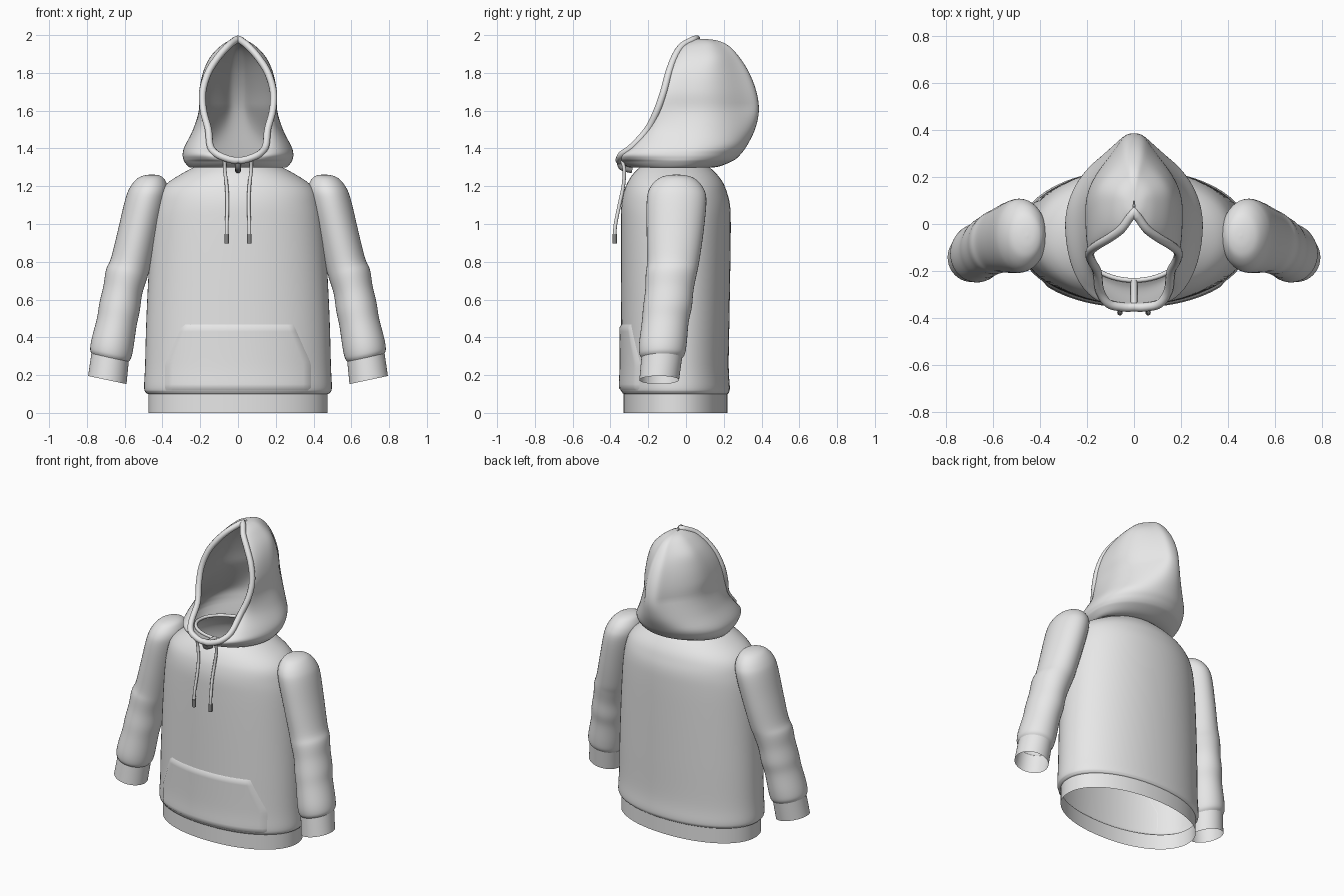
import bpy
import bmesh
import math

if "Cube" in bpy.data.objects:
    bpy.data.objects.remove(bpy.data.objects["Cube"], do_unlink=True)


def material(name, value):
    mat = bpy.data.materials.new(name)
    mat.use_nodes = True
    colour = (value, value, value, 1)
    mat.diffuse_color = colour
    mat.node_tree.nodes["Principled BSDF"].inputs["Base Color"].default_value = colour
    return mat


cloth = material("light grey cloth", 0.8)
lining_grey = material("mid grey lining", 0.45)
tip_grey = material("dark grey tip", 0.25)


def spline(rows, steps=5):
    """Smooth rows of numbers with a Catmull-Rom curve."""
    out = []
    for i in range(len(rows) - 1):
        a, b, c, d = (rows[max(0, min(len(rows) - 1, i + k))] for k in (-1, 0, 1, 2))
        for s in range(steps):
            t = s / steps
            out.append(tuple(
                q + t / 2 * (r - p + t * (2 * p - 5 * q + 4 * r - w + t * (3 * (q - r) + w - p)))
                for p, q, r, w in zip(a, b, c, d)))
    return out + [tuple(rows[-1])]


def loft(name, rings, closed=True, mirror=False, mat=cloth):
    """Skin a list of equally long point rows."""
    bm = bmesh.new()
    grid = [[bm.verts.new(p) for p in ring] for ring in rings]
    count = len(grid[0])
    for low, high in zip(grid, grid[1:]):
        for j in range(count if closed else count - 1):
            k = (j + 1) % count
            bm.faces.new((low[j], low[k], high[k], high[j]))
    bmesh.ops.remove_doubles(bm, verts=bm.verts, dist=0.0003)
    bmesh.ops.recalc_face_normals(bm, faces=bm.faces)
    mesh = bpy.data.meshes.new(name)
    bm.to_mesh(mesh)
    bm.free()
    mesh.materials.append(mat)
    obj = bpy.data.objects.new(name, mesh)
    bpy.context.collection.objects.link(obj)
    bpy.ops.object.select_all(action="DESELECT")
    obj.select_set(True)
    bpy.context.view_layer.objects.active = obj
    bpy.ops.object.shade_smooth_by_angle(angle=math.radians(50))
    if mirror:
        mod = obj.modifiers.new("mirror", "MIRROR")
        mod.merge_threshold = 0.0005
    return obj


def tube(name, points, radius, mat=cloth, cyclic=False):
    """Round cord along a path."""
    curve = bpy.data.curves.new(name, "CURVE")
    curve.dimensions = "3D"
    curve.bevel_depth = radius
    curve.bevel_resolution = 3
    curve.use_fill_caps = True
    line = curve.splines.new("POLY")
    line.points.add(len(points) - 1)
    for point, co in zip(line.points, points):
        point.co = (*co, 1)
    line.use_cyclic_u = cyclic
    curve.materials.append(mat)
    obj = bpy.data.objects.new(name, curve)
    bpy.context.collection.objects.link(obj)
    return obj


# Torso: height, half width, front y, back y
POWER = 2.1
torso_rows = spline([
    (0.1, 0.476, -0.33, 0.22), (0.108, 0.488, -0.338, 0.227), (0.135, 0.497, -0.346, 0.232),
    (0.25, 0.492, -0.342, 0.226), (0.5, 0.485, -0.343, 0.23), (0.8, 0.47, -0.345, 0.235),
    (1.0, 0.455, -0.345, 0.237), (1.1, 0.438, -0.342, 0.233), (1.17, 0.415, -0.329, 0.216),
    (1.22, 0.37, -0.309, 0.195), (1.265, 0.3, -0.28, 0.162), (1.3, 0.235, -0.245, 0.125)])


def oval(row, sides=72):
    z, half, front, back = row
    ring = []
    for i in range(sides):
        a = math.tau * i / sides
        c, s = (math.copysign(abs(v) ** (2 / POWER), v) for v in (math.cos(a), math.sin(a)))
        ring.append((half * c, (front + back) / 2 + (back - front) / 2 * s, z))
    return ring


loft("torso", [oval(r) for r in torso_rows])
loft("hem_band", [oval((z, 0.475, -0.33, 0.22)) for z in (0, 0.05, 0.102)])


def front_y(x, z):
    """Depth of the torso front at a given place."""
    for a, b in zip(torso_rows, torso_rows[1:]):
        if a[0] <= z <= b[0]:
            t = (z - a[0]) / (b[0] - a[0])
            half, front, back = (p + t * (q - p) for p, q in zip(a[1:], b[1:]))
            bulge = max(0, 1 - (abs(x) / half) ** POWER) ** (1 / POWER)
            return (front + back) / 2 - (back - front) / 2 * bulge


# Pouch pocket: softly raised patch with slanted hand openings
CELLS = 18
pocket = []
for i in range(CELLS + 1):
    z = 0.112 + 0.358 * i / CELLS
    half = 0.39 - 0.095 * max(0, (z - 0.26) / 0.21)
    row = []
    for j in range(2 * CELLS + 1):
        x = half * (j / CELLS - 1)
        lift = -0.002 if i in (0, CELLS) or j in (0, 2 * CELLS) else 0.01
        row.append((x, front_y(x, z) - lift, z))
    pocket.append(row)
loft("front_pocket", pocket, closed=False)

# Sleeves and cuffs: centre x, y, z, half width, half depth
sleeve_rows = [
    (0.455, -0.05, 1.262, 0, 0), (0.457, -0.05, 1.257, 0.04, 0.052),
    (0.462, -0.05, 1.238, 0.073, 0.1), (0.471, -0.05, 1.19, 0.1, 0.142),
    (0.489, -0.05, 1.12, 0.108, 0.158), (0.53, -0.058, 0.95, 0.107, 0.15),
    (0.567, -0.068, 0.8, 0.107, 0.138), (0.59, -0.078, 0.735, 0.111, 0.135),
    (0.61, -0.088, 0.65, 0.105, 0.128), (0.627, -0.098, 0.56, 0.109, 0.129),
    (0.642, -0.11, 0.48, 0.107, 0.124), (0.664, -0.122, 0.37, 0.113, 0.126),
    (0.674, -0.126, 0.315, 0.111, 0.121), (0.677, -0.128, 0.292, 0.1, 0.108)]
cuff_rows = [(0.677, -0.128, 0.295, 0.101, 0.108), (0.692, -0.142, 0.174, 0.104, 0.105)]


def sleeve_ring(row, sides=40):
    x, y, z, wide, deep = row
    tilt = math.radians(12) * max(0, min(1, (1.26 - z) / 0.25))
    ring = []
    for i in range(sides):
        a = math.tau * i / sides
        u = wide * math.cos(a)
        ring.append((x + u * math.cos(tilt), y + deep * math.sin(a), z + u * math.sin(tilt)))
    return ring


loft("sleeves", [sleeve_ring(r) for r in spline(sleeve_rows)], mirror=True)
loft("cuffs", [sleeve_ring(r) for r in spline(cuff_rows, 3)], mirror=True)

# Hood: height, opening x, opening y, half width, widest y, back y
hood_rows = spline([
    (1.312, 0, -0.24, 0.235, -0.07, 0.1), (1.299, 0, -0.28, 0.25, -0.05, 0.13),
    (1.306, 0, -0.315, 0.265, -0.03, 0.18), (1.33, 0, -0.348, 0.284, -0.02, 0.24),
    (1.345, 0.055, -0.35, 0.29, -0.01, 0.265), (1.37, 0.112, -0.334, 0.293, 0, 0.29),
    (1.41, 0.146, -0.28, 0.283, 0.02, 0.32), (1.5, 0.157, -0.2, 0.238, 0.04, 0.365),
    (1.6, 0.183, -0.15, 0.208, 0.05, 0.386), (1.7, 0.187, -0.115, 0.206, 0.05, 0.373),
    (1.8, 0.158, -0.088, 0.186, 0.07, 0.335), (1.88, 0.108, -0.058, 0.15, 0.1, 0.285),
    (1.94, 0.055, -0.02, 0.095, 0.1, 0.23), (1.97, 0.018, 0.03, 0.048, 0.1, 0.17),
    (1.98, 0, 0.05, 0.004, 0.07, 0.1)])


def hood_half(row, parts=16):
    z, ox, oy, wide, side, back = row
    ox = max(0, ox)
    # Upper levels draw in beside a rounded ridge at the back
    pinch = 0.27 * max(0, min(1, (z - 1.42) / 0.2))
    quarter = [math.pi / 2 * i / parts for i in range(parts + 1)]
    half = [(ox + (wide - ox) * math.sin(t), side + (oy - side) * math.cos(t), z) for t in quarter]
    for t in quarter[1:]:
        s = math.sin(t)
        width = max(0, math.cos(t) - pinch * s * math.sin(2 * t) ** 2)
        half.append((wide * width, side + (back - side) * s, z))
    return half


loft("hood", [hood_half(r) for r in hood_rows], closed=False, mirror=True)

# Darker lining just inside the hood
lining = [(z + 0.022 * (1.6 - z), ox, oy + 0.008, max(0.002, wide - 0.008), side, back - 0.01)
          for z, ox, oy, wide, side, back in hood_rows]
loft("hood_lining", [hood_half(r) for r in lining], closed=False, mirror=True, mat=lining_grey)

# Rolled trim around the face opening
edge = [(r[1], r[2] - 0.003, r[0]) for r in hood_rows if r[0] > 1.334 and r[1] > 0.005]
trim = [(0, -0.353, 1.338)] + edge + [(0, 0.056, 1.98)]
trim += [(-x, y, z) for x, y, z in reversed(edge)]
tube("hood_trim", trim, 0.019, cyclic=True)

# Neck band, front seam and the knot below it
neck = [math.tau * i / 60 for i in range(60)]
tube("neck_band", [(0.235 * math.cos(a), -0.07 + 0.17 * math.sin(a), 1.316) for a in neck],
     0.01, cyclic=True)
tube("front_seam", [(0, -0.24, 1.318), (0, -0.32, 1.325), (0, -0.35, 1.335)], 0.014)
tube("front_knot", spline([(0, -0.352, 1.325), (0, -0.338, 1.298), (0, -0.285, 1.284)]),
     0.016, tip_grey)

# Drawstrings with tips
for side, label in ((1, "left"), (-1, "right")):
    path = [(0.068, -0.345, 1.35), (0.07, -0.327, 1.29), (0.06, -0.332, 1.2),
            (0.056, -0.353, 1.1), (0.06, -0.373, 1.0), (0.06, -0.378, 0.94)]
    cord = [(side * x, y, z) for x, y, z in spline(path)]
    tube(label + "_drawstring", cord, 0.0095)
    x, y, z = cord[-1]
    tube(label + "_drawstring_tip", [(x, y, 0.948), (x, y, 0.897)], 0.012, tip_grey)
